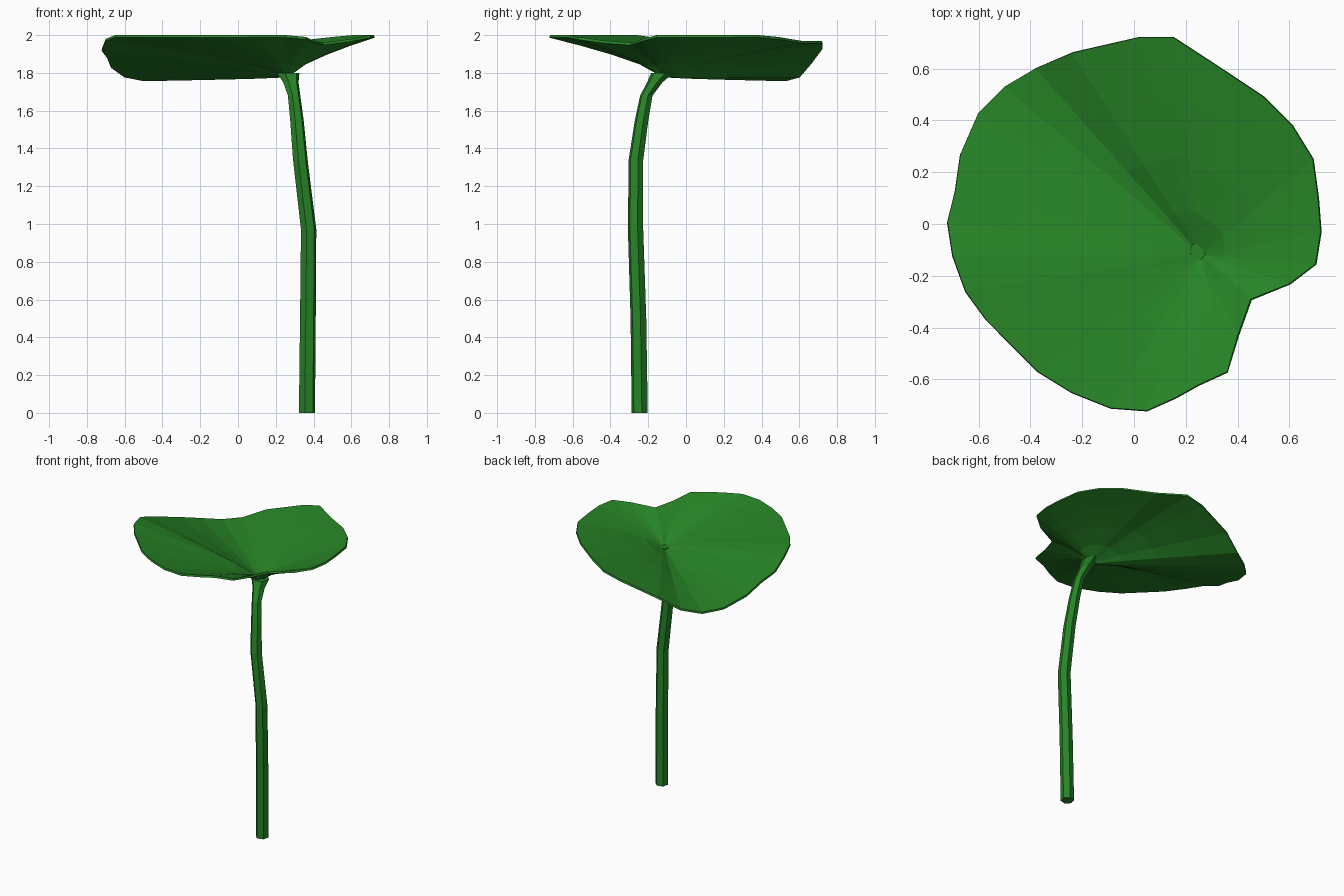
import bpy, bmesh
from math import sin, cos, pi
from mathutils import Vector

cube = bpy.data.objects.get("Cube")
if cube:
    bpy.data.objects.remove(cube, do_unlink=True)


def make_material(name, rgb):
    mat = bpy.data.materials.new(name)
    mat.use_nodes = True
    color = (*rgb, 1)
    mat.diffuse_color = color
    mat.node_tree.nodes["Principled BSDF"].inputs["Base Color"].default_value = color
    return mat


green = make_material("leaf green", (0.02, 0.23, 0.02))


def finish(bm, name):
    """Turn a bmesh into a flat shaded object."""
    bmesh.ops.recalc_face_normals(bm, faces=bm.faces)
    mesh = bpy.data.meshes.new(name)
    bm.to_mesh(mesh)
    bm.free()
    mesh.materials.append(green)
    obj = bpy.data.objects.new(name, mesh)
    bpy.context.collection.objects.link(obj)
    return obj


def bridge(bm, lower, upper):
    """Join two closed rings of vertices with quads."""
    count = len(lower)
    for i in range(count):
        j = (i + 1) % count
        bm.faces.new((lower[i], lower[j], upper[j], upper[i]))


# Leaf: a notched rim lofted towards the point where the stem joins
hub = Vector((.26, -.12, 1.79))
rim = [
    (.45, -.29, 1.96), (.6, -.23, 1.98), (.7, -.155, 2), (.72, -.03, 2),
    (.71, .1, 2), (.69, .25, 2), (.61, .38, 2), (.5, .49, 1.99),
    (.32, .61, 1.97), (.15, .72, 1.97), (.02, .72, 1.94), (-.24, .66, 1.86),
    (-.38, .6, 1.79), (-.5, .53, 1.77), (-.6, .43, 1.79), (-.67, .27, 1.84),
    (-.69, .13, 1.89), (-.72, .01, 1.93), (-.7, -.12, 1.98), (-.65, -.26, 2),
    (-.57, -.37, 2), (-.47, -.47, 2), (-.37, -.57, 2), (-.24, -.65, 2),
    (-.09, -.71, 2), (.05, -.72, 2), (.16, -.67, 2), (.25, -.62, 2),
    (.36, -.57, 1.99), (.4, -.43, 1.97),
]


def leaf_ring(bm, t):
    """One ring of the leaf, rising quickly near the stem and flatter outside."""
    ring = []
    for point in rim:
        p = hub.lerp(Vector(point), t)
        p.z = hub.z + (point[2] - hub.z) * t ** 0.7
        ring.append(bm.verts.new(p))
    return ring


bm = bmesh.new()
rings = [leaf_ring(bm, t) for t in (.2, .45, .72, 1)]
for inner, outer in zip(rings, rings[1:]):
    bridge(bm, inner, outer)
centre = bm.verts.new(hub)
first = rings[0]
for i, v in enumerate(first):
    bm.faces.new((centre, v, first[(i + 1) % len(first)]))
leaf = finish(bm, "leaf")
# Thicken downwards, keeping the upper surface in place
thick = leaf.modifiers.new("thickness", "SOLIDIFY")
thick.thickness = 0.014
thick.offset = -1

# Stem: six sided, gently bent, flaring under the leaf (x, y, z, radius)
path = [
    (.365, -.245, .01, .044), (.37, -.252, .5, .043), (.374, -.267, .97, .042),
    (.33, -.265, 1.34, .04), (.312, -.235, 1.55, .037), (.297, -.21, 1.68, .034),
    (.28, -.165, 1.75, .042), (.265, -.125, 1.8, .062),
]
bm = bmesh.new()
sides = 6
rings = []
for x, y, z, r in path:
    angles = [2 * pi * (i + .25) / sides for i in range(sides)]
    rings.append([bm.verts.new((x + r * cos(a), y + r * sin(a), z)) for a in angles])
for lower, upper in zip(rings, rings[1:]):
    bridge(bm, lower, upper)
bm.faces.new(rings[0])
bm.faces.new(rings[-1])
# Ease the lowest end down to the ground
for v in rings[0]:
    v.co.z = 0
finish(bm, "stem")
